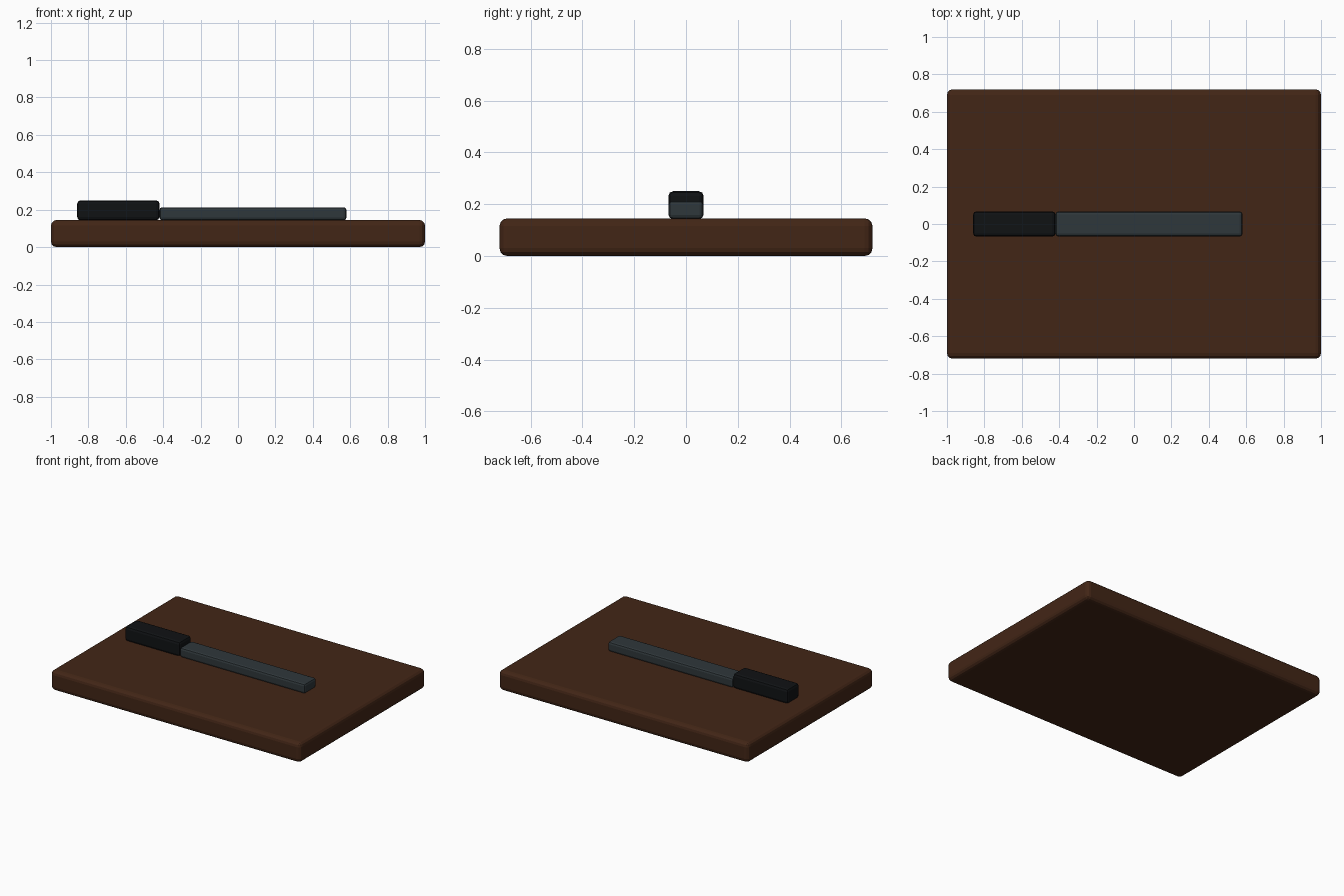
import bpy

if "Cube" in bpy.data.objects:
    bpy.data.objects.remove(bpy.data.objects["Cube"])


def material(name, color):
    m = bpy.data.materials.new(name)
    m.diffuse_color = (*color, 1)
    m.use_nodes = True
    m.node_tree.nodes["Principled BSDF"].inputs["Base Color"].default_value = m.diffuse_color
    return m


def block(name, x, y, z, bevel, segments, mat):
    # rounded box spanning the given ranges
    spans = (x, y, z)
    bpy.ops.mesh.primitive_cube_add(size=1, location=[(a + b) / 2 for a, b in spans])
    ob = bpy.context.object
    ob.name = name
    ob.scale = [b - a for a, b in spans]
    bpy.ops.object.transform_apply(location=False, rotation=False, scale=True)
    mod = ob.modifiers.new("Rounded edges", 'BEVEL')
    mod.width = bevel
    mod.segments = segments
    ob.data.materials.append(mat)
    return ob


wood = material("dark_wood", (0.055, 0.019, 0.008))
steel = material("dark_steel", (0.028, 0.038, 0.043))
grip = material("black_grip", (0.005, 0.006, 0.007))

# Cutting board
block("board", (-1, 1), (-0.72, 0.72), (0, 0.145), 0.03, 3, wood)
# Knife lying on the board
block("blade", (-0.42, 0.58), (-0.067, 0.067), (0.143, 0.213), 0.015, 2, steel)
block("handle", (-0.86, -0.42), (-0.068, 0.068), (0.143, 0.25), 0.018, 2, grip)
